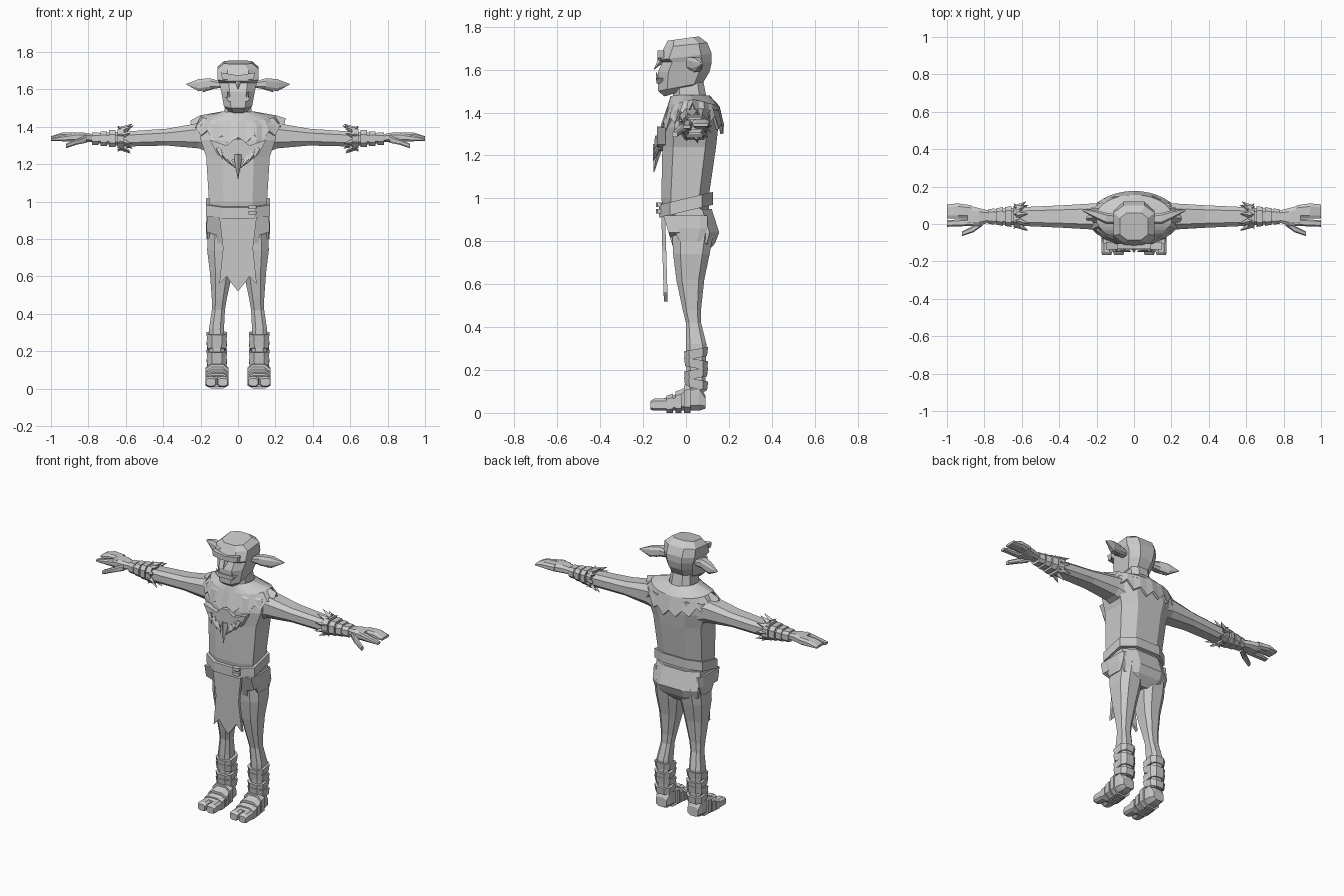
import bpy, bmesh, math, random
from mathutils import Vector, Matrix

random.seed(4)
cube = bpy.data.objects.get("Cube")
if cube:
    bpy.data.objects.remove(cube)

grey = bpy.data.materials.new("plain grey")
grey.use_nodes = True
tone = (0.6, 0.6, 0.6, 1)
grey.diffuse_color = tone
grey.node_tree.nodes["Principled BSDF"].inputs["Base Color"].default_value = tone

# Box with cut corners, shared by every lofted part
corner = [(1, .5), (.6, 1)]
SECTION = corner + [(-u, v) for u, v in reversed(corner)]
SECTION += [(-u, -v) for u, v in SECTION]


def spread(low, high, amount):
    return (low + high + amount * (high - low)) / 2


def level(z, front, back, outer, inner=None, lean=0):
    """Horizontal slice; lean lifts its back edge and lowers its front."""
    inner = -outer if inner is None else inner
    return [Vector((spread(inner, outer, v), spread(front, back, u), z + lean * u)) for u, v in SECTION]


def across(x, front, back, low, high):
    """Slice of an arm, hand or ear."""
    return [Vector((x, spread(front, back, u), spread(low, high, v))) for u, v in SECTION]


def along(y, low, high, inner, outer):
    """Slice of a foot."""
    return [Vector((spread(inner, outer, v), y, spread(low, high, u))) for u, v in SECTION]


def bridge(bm, first, second):
    for i in range(len(first)):
        bm.faces.new((first[i - 1], first[i], second[i], second[i - 1]))


def add_loft(bm, *slices):
    rings = [[bm.verts.new(point) for point in points] for points in slices]
    for first, second in zip(rings, rings[1:]):
        bridge(bm, first, second)
    bm.faces.new(rings[0])
    bm.faces.new(rings[-1])


def finish(name, bm, mirror=False):
    bmesh.ops.recalc_face_normals(bm, faces=bm.faces)
    mesh = bpy.data.meshes.new(name)
    bm.to_mesh(mesh)
    bm.free()
    mesh.materials.append(grey)
    obj = bpy.data.objects.new(name, mesh)
    bpy.context.collection.objects.link(obj)
    if mirror:
        obj.modifiers.new("mirror", "MIRROR")
    return obj


def loft(name, *slices, mirror=False):
    bm = bmesh.new()
    add_loft(bm, *slices)
    return finish(name, bm, mirror)


def spikes(name, items, mirror=False):
    bm = bmesh.new()
    for base, tip, radius in items:
        base, tip = Vector(base), Vector(tip)
        way = tip - base
        turn = way.to_track_quat("Z", "Y").to_matrix().to_4x4()
        bmesh.ops.create_cone(bm, cap_ends=True, segments=4, radius1=radius, radius2=radius / 20,
                              depth=way.length, matrix=Matrix.Translation((base + tip) / 2) @ turn)
    return finish(name, bm, mirror)


def plate(name, outline, front, thickness, slope=0, pair=False):
    """Flat outline in x and z: a mirrored pair, or one half of a symmetric sheet."""
    if not pair:
        outline = outline + [(-x, z) for x, z in reversed(outline) if x]
    top = max(z for x, z in outline)
    bm = bmesh.new()
    sides = [[bm.verts.new((x, y + slope * (top - z), z)) for x, z in outline]
             for y in (front, front + thickness)]
    bridge(bm, *sides)
    for side in sides:
        bm.faces.new(side)
    return finish(name, bm, pair)


# Head, with a brow ledge over recessed eyes
loft("head",
     level(z=1.495, front=-.1, back=.03, outer=.05, lean=.02),
     level(z=1.52, front=-.13, back=.08, outer=.075, lean=.02),
     level(z=1.59, front=-.13, back=.11, outer=.09),
     level(z=1.635, front=-.11, back=.12, outer=.1),
     level(z=1.66, front=-.13, back=.12, outer=.11, lean=.015),
     level(z=1.715, front=-.1, back=.1, outer=.11, lean=.01),
     level(z=1.745, front=-.085, back=.06, outer=.075, lean=.01))
plate("brow", [(0, 1.675), (.09, 1.69), (.085, 1.655), (0, 1.645)], front=-.133, thickness=.03)
spikes("nose", [((0, -.11, 1.65), (0, -.15, 1.6), .018)])
plate("lower_lip", [(0, 1.56), (.07, 1.56), (.05, 1.535), (0, 1.535)], front=-.138, thickness=.03)
spikes("tusks", [((.05, -.13, 1.55), (.055, -.14, 1.59), .01)], mirror=True)
loft("ears",
     across(x=.085, front=0, back=.05, low=1.61, high=1.64),
     across(x=.15, front=0, back=.06, low=1.6, high=1.66),
     across(x=.21, front=.03, back=.075, low=1.59, high=1.655),
     across(x=.275, front=.07, back=.08, low=1.625, high=1.63), mirror=True)
spikes("ear_lobes", [((.14, .03, 1.62), (.19, .04, 1.585), .02)], mirror=True)
loft("neck",
     level(z=1.4, front=-.06, back=.11, outer=.08),
     level(z=1.55, front=-.06, back=.08, outer=.066))

# Torso
loft("torso",
     level(z=.9, front=-.1, back=.11, outer=.15),
     level(z=1, front=-.115, back=.105, outer=.155),
     level(z=1.24, front=-.11, back=.14, outer=.17),
     level(z=1.33, front=-.105, back=.15, outer=.2),
     level(z=1.41, front=-.085, back=.15, outer=.2),
     level(z=1.46, front=-.06, back=.11, outer=.11))

# Ragged shoulder mantle: neck, shoulder and zigzag hem rings
bm = bmesh.new()
neck, shoulder, hem = [], [], []
count = 32
for i in range(count):
    angle = math.tau * i / count
    c, s = math.cos(angle), math.sin(angle)
    jag = (.03 if i % 2 else -.015) + random.uniform(-.01, .01)
    drop = .085 * abs(s)
    neck.append(bm.verts.new((.085 * c, .02 + .085 * s, 1.475)))
    shoulder.append(bm.verts.new((.2 * c, .035 + .115 * s, 1.455 - drop / 3)))
    hem.append(bm.verts.new(((.25 - drop / 3) * c, .03 + .14 * s, 1.42 - drop - jag)))
bridge(bm, neck, shoulder)
bridge(bm, shoulder, hem)
mantle = finish("shoulder_mantle", bm)
solid = mantle.modifiers.new("thickness", "SOLIDIFY")
solid.thickness = .014
solid.offset = 0

# Tooth necklace
plate("necklace_band", [(0, 1.335), (.02, 1.335), (.06, 1.3), (.15, 1.33), (.11, 1.25), (.04, 1.225), (0, 1.22)],
      front=-.135, thickness=.04)
spikes("necklace_teeth",
       [((.06 + step, -.13, 1.24 + step), (.015 + step * 1.5, -.15, 1.18 + step), .02)
        for step in (0, .02, .045)], mirror=True)
spikes("necklace_fang", [((0, -.13, 1.25), (0, -.15, 1.12), .025)])

# Arms and hands
loft("arms",
     across(x=.12, front=-.05, back=.12, low=1.25, high=1.43),
     across(x=.21, front=-.03, back=.11, low=1.285, high=1.42),
     across(x=.38, front=-.02, back=.1, low=1.3, high=1.39),
     across(x=.6, front=-.01, back=.09, low=1.295, high=1.375),
     across(x=.78, front=.005, back=.075, low=1.315, high=1.365), mirror=True)
loft("palms",
     across(x=.77, front=.01, back=.07, low=1.32, high=1.36),
     across(x=.83, front=-.01, back=.085, low=1.32, high=1.37),
     across(x=.89, front=-.01, back=.1, low=1.32, high=1.37), mirror=True)
loft("rear_fingers",
     across(x=.87, front=.03, back=.1, low=1.325, high=1.37),
     across(x=.94, front=.03, back=.11, low=1.33, high=1.37),
     across(x=1, front=.03, back=.105, low=1.335, high=1.35), mirror=True)
loft("front_fingers",
     across(x=.86, front=-.01, back=.03, low=1.32, high=1.37),
     across(x=1, front=-.015, back=.02, low=1.325, high=1.34), mirror=True)
loft("thumbs",
     across(x=.81, front=-.01, back=.03, low=1.315, high=1.355),
     across(x=.86, front=-.045, back=-.01, low=1.305, high=1.335),
     across(x=.92, front=-.065, back=-.04, low=1.285, high=1.31), mirror=True)

# Forearm wraps with a ragged fringe
bm = bmesh.new()
for k in range(4):
    x, wide, tall = .61 + .045 * k, .062 - .006 * k, .051 - .006 * k
    add_loft(bm, *[across(x + step, .04 - wide + step / 6, .04 + wide - step / 6, 1.337 - tall, 1.337 + tall)
                   for step in (0, .035)])
finish("forearm_wraps", bm, mirror=True)


def around(x, angle, reach):
    return x, .04 + reach * math.cos(angle), 1.337 + reach * math.sin(angle)


fringe = []
for k in range(9):
    angle = math.tau * k / 9
    fringe.append((around(.625, angle, .045), around(random.uniform(.55, .58), angle, .08), .02))
    fringe.append((around(.61, angle, .04), around(.645, angle, .07), .014))
spikes("forearm_fringe", fringe, mirror=True)

# Belt and knot
loft("belt", *[level(z, front=-.125, back=.125, outer=.17, lean=.03) for z in (.94, 1)])
bm = bmesh.new()
for z in (.93, .96):
    add_loft(bm, *[level(z + step, front=-.14, back=-.11, outer=.1, inner=.055) for step in (0, .02)])
finish("belt_knot", bm)

# Hips, legs and ragged cloths
loft("hips",
     level(z=.74, front=-.02, back=.09, outer=.09),
     level(z=.79, front=-.055, back=.135, outer=.155),
     level(z=.84, front=-.07, back=.155, outer=.16),
     level(z=.95, front=-.105, back=.12, outer=.155))
loft("legs",
     level(z=.1, front=.005, back=.09, outer=.155, inner=.07),
     level(z=.32, front=0, back=.095, outer=.155, inner=.075),
     level(z=.42, front=0, back=.07, outer=.14, inner=.07),
     level(z=.48, front=-.015, back=.07, outer=.14, inner=.06),
     level(z=.62, front=-.045, back=.085, outer=.15, inner=.03),
     level(z=.74, front=-.06, back=.11, outer=.165, inner=.01),
     level(z=.85, front=-.065, back=.13, outer=.16, inner=.01), mirror=True)
plate("loincloth", [(0, .92), (.1, .92), (.08, .75), (.1, .56), (.06, .6), (.04, .57), (0, .52)],
      front=-.115, thickness=.018, slope=.03)
plate("hip_flaps", [(.07, .92), (.165, .92), (.17, .84), (.115, .82), (.1, .7), (.08, .66)],
      front=-.105, thickness=.05, slope=.3, pair=True)
loft("side_flaps",
     level(z=.8, front=-.03, back=.07, outer=.168, inner=.15),
     level(z=.86, front=-.06, back=.1, outer=.172, inner=.14),
     level(z=.92, front=-.08, back=.1, outer=.168, inner=.13), mirror=True)

# Shin wraps, leaning by turns
bm = bmesh.new()
for k in range(4):
    z, tilt = .255 - .047 * k, .01 * (-1) ** k
    add_loft(bm, *[level(z + step, front=-.004 - step / 8, back=.098 + step / 8,
                         outer=.163 + step / 8, inner=.063 - step / 8, lean=tilt) for step in (0, .042)])
finish("shin_wraps", bm, mirror=True)

# Feet, toes and straps
loft("feet",
     along(y=-.11, low=.01, high=.065, inner=.055, outer=.17),
     along(y=-.05, low=.01, high=.085, inner=.055, outer=.17),
     along(y=0, low=.01, high=.125, inner=.06, outer=.165),
     along(y=.06, low=.01, high=.14, inner=.065, outer=.16),
     along(y=.09, low=.02, high=.08, inner=.075, outer=.15), mirror=True)
bm = bmesh.new()
for inner, outer in ((.052, .112), (.116, .175)):
    add_loft(bm,
             along(-.165, .015, .055, inner + .005, outer - .005),
             along(-.15, .01, .066, inner, outer),
             along(-.09, .01, .068, inner, outer))
finish("toes", bm, mirror=True)
bm = bmesh.new()
for y, top in ((-.09, .08), (-.05, .1), (-.01, .13)):
    add_loft(bm, *[along(y + step, 0, top + step / 3, inner=.05, outer=.174) for step in (0, .03)])
finish("foot_straps", bm, mirror=True)
